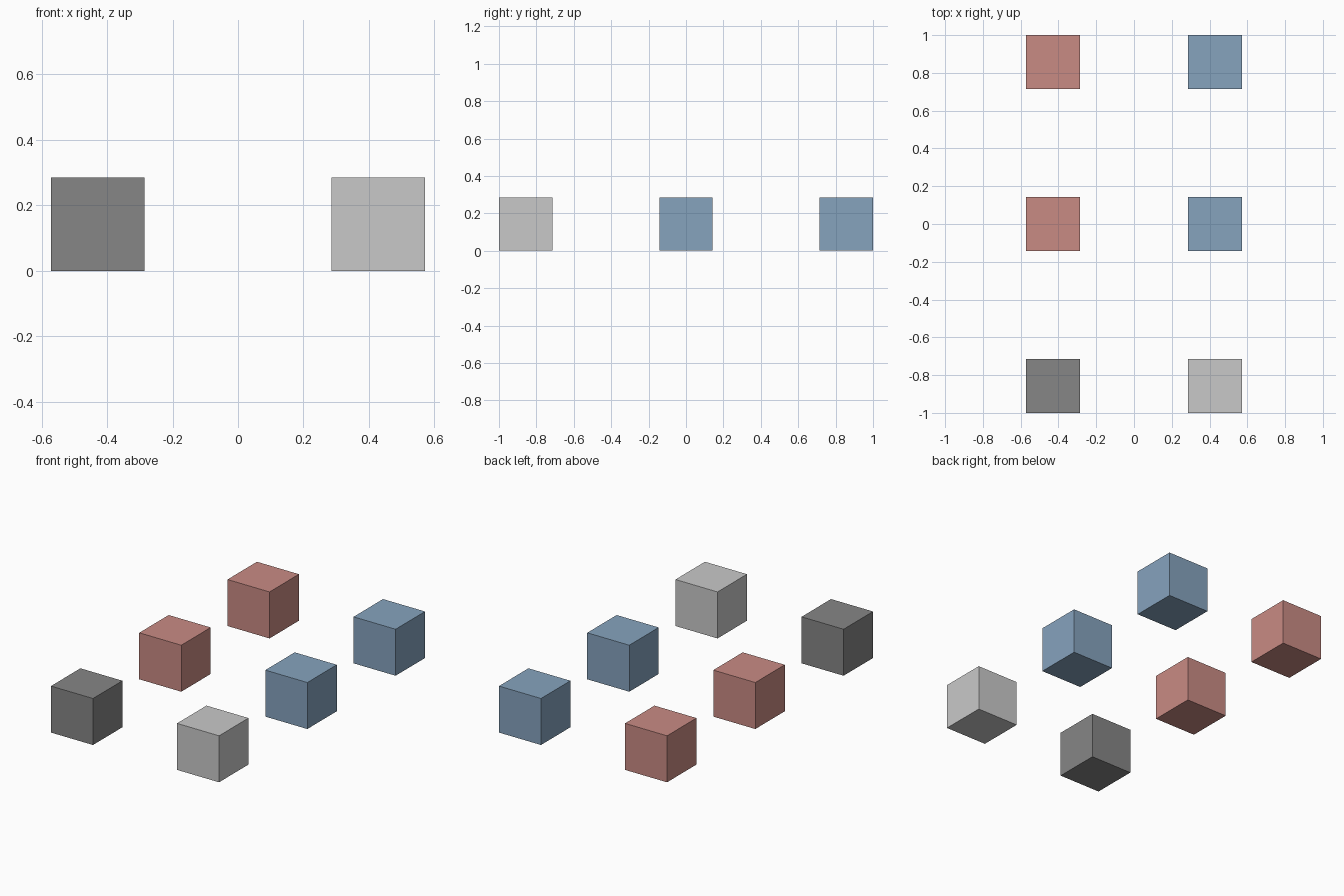
import bpy

if "Cube" in bpy.data.objects:
    bpy.data.objects.remove(bpy.data.objects["Cube"])

S = 2 / 7  # cube edge; the layout is a grid of this unit


def linear(c):
    c /= 255
    return c / 12.92 if c <= 0.04045 else ((c + 0.055) / 1.055) ** 2.4


def material(name, rgb):
    m = bpy.data.materials.new(name)
    m.diffuse_color = [linear(c) for c in rgb] + [1]
    m.use_nodes = True
    m.node_tree.nodes["Principled BSDF"].inputs["Base Color"].default_value = m.diffuse_color
    return m


dark_grey = material("dark grey", (134, 134, 134))
light_grey = material("light grey", (201, 201, 201))
red = material("soft red", (201, 139, 132))
blue = material("soft blue", (134, 163, 190))

# Two columns of three cubes: grey in front, red left and blue right behind
cubes = [
    ("front_left_cube", -1.5, -3, dark_grey),
    ("front_right_cube", 1.5, -3, light_grey),
    ("middle_left_cube", -1.5, 0, red),
    ("middle_right_cube", 1.5, 0, blue),
    ("back_left_cube", -1.5, 3, red),
    ("back_right_cube", 1.5, 3, blue),
]
for name, x, y, mat in cubes:
    bpy.ops.mesh.primitive_cube_add(size=S, location=(x * S, y * S, S / 2))
    cube = bpy.context.object
    cube.name = name
    cube.data.materials.append(mat)
